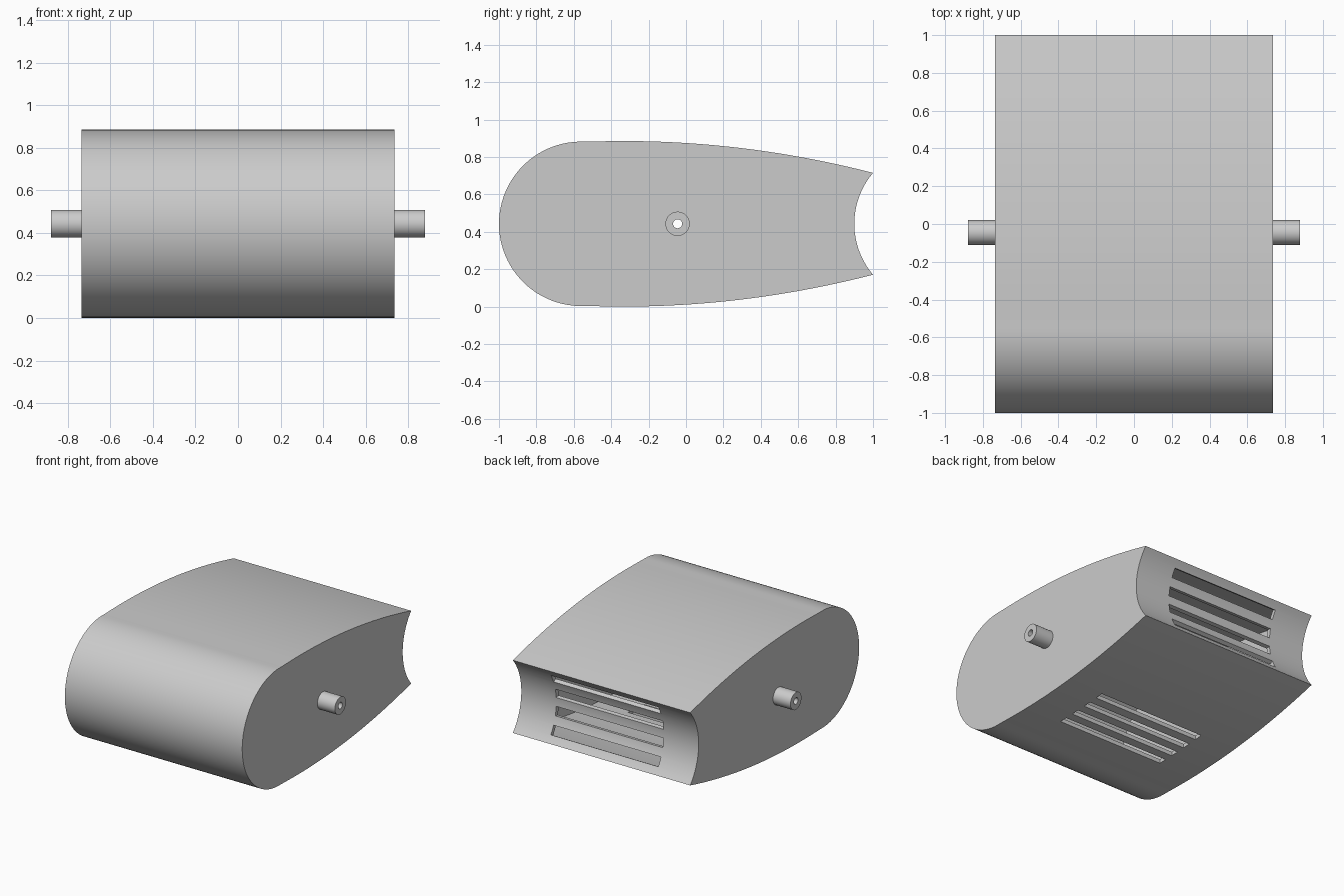
import bpy, bmesh
from math import sin, cos, pi, sqrt, radians
from mathutils import Vector, Matrix

if "Cube" in bpy.data.objects:
    bpy.data.objects.remove(bpy.data.objects["Cube"])

MID = 0.4425            # mid height of the profile
HALF_W = 0.735          # half width of the housing
WALL = 0.03             # shell thickness
ARC_R = 0.421           # concave rear face radius
ARC_Y = 0.9 + ARC_R     # and its centre
PIVOT_Y = -0.045


def half_profile():
    """Upper half (y, height above MID), from nose to tail centre."""
    pts = []
    for i in range(25):                      # round nose
        a = pi - i / 24 * radians(92.5)
        pts.append((-0.5605 + 0.4395 * cos(a), 0.4395 * sin(a)))
    for i in range(1, 25):                   # gently falling top
        y = pts[24][0] + (1 - pts[24][0]) * i / 24
        pts.append((y, 0.4425 - 0.0962 * (y + 0.33) ** 2))
    for i in range(1, 13):                   # concave rear
        z = pts[48][1] * (1 - i / 12)
        pts.append((ARC_Y - sqrt(ARC_R ** 2 - z * z), z))
    return pts


def full_profile():
    up = half_profile()
    return [Vector(p) for p in up] + [Vector((y, -z)) for y, z in up[-2:0:-1]]


def inset(pts, t):
    """Move every side of a clockwise loop inwards by t."""
    out, n = [], len(pts)
    for i, p in enumerate(pts):
        d1 = (p - pts[i - 1]).normalized()
        d2 = (pts[(i + 1) % n] - p).normalized()
        n1, n2 = Vector((d1.y, -d1.x)), Vector((d2.y, -d2.x))
        out.append(p + (n1 + n2) * t / (1 + n1.dot(n2)))
    return out


def finish(name, bm):
    bmesh.ops.recalc_face_normals(bm, faces=bm.faces)
    me = bpy.data.meshes.new(name)
    bm.to_mesh(me)
    bm.free()
    ob = bpy.data.objects.new(name, me)
    bpy.context.collection.objects.link(ob)
    return ob


def prism(name, pts, half):
    bm = bmesh.new()
    face = bm.faces.new([bm.verts.new((-half, p.x, p.y + MID)) for p in pts])
    ext = bmesh.ops.extrude_face_region(bm, geom=[face], use_keep_orig=True)
    verts = [v for v in ext["geom"] if isinstance(v, bmesh.types.BMVert)]
    bmesh.ops.translate(bm, verts=verts, vec=(2 * half, 0, 0))
    return finish(name, bm)


def box(bm, loc, size, tilt=0):
    m = Matrix.Translation(loc) @ Matrix.Rotation(tilt, 4, 'X') @ Matrix.Diagonal((*size, 1))
    bmesh.ops.create_cube(bm, size=1, matrix=m)


def cylinder(name, radius, x0, x1):
    bm = bmesh.new()
    m = Matrix.Translation(((x0 + x1) / 2, PIVOT_Y, MID)) @ Matrix.Rotation(pi / 2, 4, 'Y')
    bmesh.ops.create_cone(bm, cap_ends=True, segments=40, radius1=radius,
                          radius2=radius, depth=abs(x1 - x0), matrix=m)
    return finish(name, bm)


def cut(ob, tool):
    tool.hide_render = True
    mod = ob.modifiers.new("cut", 'BOOLEAN')
    mod.operation, mod.solver, mod.object = 'DIFFERENCE', 'EXACT', tool
    bpy.context.view_layer.objects.active = ob
    bpy.ops.object.modifier_apply(modifier=mod.name)
    bpy.data.objects.remove(tool)


def smooth(ob):
    bpy.ops.object.select_all(action='DESELECT')
    ob.select_set(True)
    bpy.context.view_layer.objects.active = ob
    bpy.ops.object.shade_smooth_by_angle(angle=radians(30))


# Hollow housing
outline = full_profile()
housing = prism("housing", outline, HALF_W)
cut(housing, prism("cavity_cutter", inset(outline, WALL), HALF_W - WALL))

# Rear slots fan around the concave face, floor slots sit in a row below
bm = bmesh.new()
for k in (-1.5, -0.5, 0.5, 1.5):
    a = radians(18.2) * k
    box(bm, (0, ARC_Y - ARC_R * cos(a), MID + ARC_R * sin(a)), (0.89, 0.14, 0.068), -a)
    box(bm, (0, -0.033 + 0.125 * k, 0.02), (0.88, 0.06, 0.14))
cut(housing, finish("slot_cutter", bm))

# Pivot bore through both side walls
cut(housing, cylinder("bore_cutter", 0.024, -1, 1))
smooth(housing)

# Hollow pivot pins on both sides
for side, name in ((1, "right_pivot_pin"), (-1, "left_pivot_pin")):
    pin = cylinder(name, 0.065, side * HALF_W, side * 0.88)
    cut(pin, cylinder("bore_cutter", 0.024, side * 0.6, side))
    smooth(pin)
